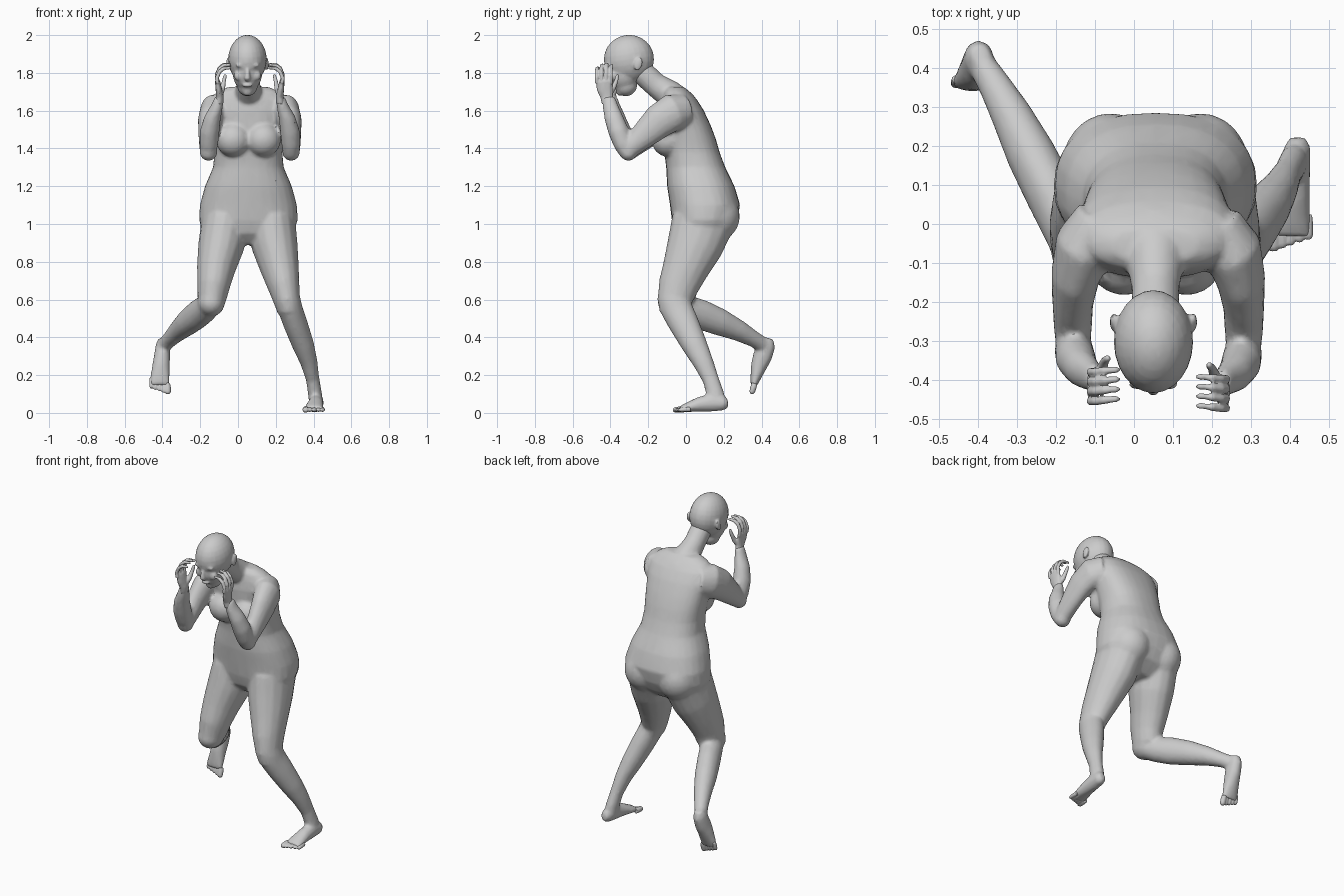
import bpy, bmesh, math
from mathutils import Vector, Matrix

CX = 0.055   # mid-plane of head and torso


def ring_loft(bm, rings):
    """Close a list of equal-length point rings into a solid."""
    vs = [[bm.verts.new(p) for p in r] for r in rings]
    n = len(vs[0])
    for a, b in zip(vs, vs[1:]):
        for i in range(n):
            bm.faces.new((a[i], a[(i + 1) % n], b[(i + 1) % n], b[i]))
    bm.faces.new(vs[0][::-1])
    bm.faces.new(vs[-1])


def tube(bm, pts, n=16, ref=(1, 0, 0)):
    """Loft along points (x, y, z, radius along ref, radius across)."""
    c = [Vector(p[:3]) for p in pts]
    rings = []
    for i, p in enumerate(pts):
        t = (c[min(i + 1, len(c) - 1)] - c[max(i - 1, 0)]).normalized()
        a = Vector(ref)
        a = (a - t * a.dot(t)).normalized()
        b = t.cross(a)
        rings.append([c[i] + a * p[3] * math.cos(k * math.tau / n) + b * p[4] * math.sin(k * math.tau / n)
                      for k in range(n)])
    ring_loft(bm, rings)


def ball(bm, c, r, tilt=0.0):
    m = Matrix.Translation(c) @ Matrix.Rotation(tilt, 4, 'X') @ Matrix.Diagonal((*r, 1))
    bmesh.ops.create_uvsphere(bm, u_segments=24, v_segments=14, radius=1, matrix=m)


def finish(name, bm, voxel, smooth, ratio):
    """Fuse overlapping solids to one skin."""
    bmesh.ops.recalc_face_normals(bm, faces=bm.faces)
    me = bpy.data.meshes.new(name)
    bm.to_mesh(me)
    bm.free()
    ob = bpy.data.objects.new(name, me)
    bpy.context.collection.objects.link(ob)
    rm = ob.modifiers.new("fuse", 'REMESH')
    rm.mode, rm.voxel_size = 'VOXEL', voxel
    sm = ob.modifiers.new("soften", 'SMOOTH')
    sm.factor, sm.iterations = 0.5, smooth
    ob.modifiers.new("facets", 'DECIMATE').ratio = ratio
    bpy.context.view_layer.objects.active = ob
    ob.select_set(True)
    for m in list(ob.modifiers):
        bpy.ops.object.modifier_apply(modifier=m.name)
    bpy.ops.object.shade_smooth_by_angle(angle=math.radians(40))
    ob.select_set(False)


body = bmesh.new()

# torso: z, front y, back y, half width
slices = [(.89, .0, .16, .10), (.95, -.055, .235, .235), (1.02, -.075, .27, .262), (1.10, -.085, .287, .257),
          (1.2, -.10, .257, .23), (1.3, -.105, .208, .187), (1.38, -.115, .178, .18), (1.45, -.125, .158, .187),
          (1.52, -.135, .132, .195), (1.6, -.14, .095, .205), (1.66, -.13, .057, .20), (1.70, -.12, .02, .165),
          (1.725, -.10, -.01, .11)]
rings = []
for z, f, b, w in slices:
    ring = []
    for k in range(28):
        co, si = math.cos(k * math.tau / 28), math.sin(k * math.tau / 28)
        ring.append((CX + w * math.copysign(abs(co) ** .85, co),
                     (f + b) / 2 + (b - f) / 2 * math.copysign(abs(si) ** .85, si), z))
    rings.append(ring)
ring_loft(body, rings)
for s in (-1, 1):
    ball(body, (CX + s * .08, -.095, 1.445), (.092, .088, .09), .25)    # chest
    ball(body, (CX + s * .115, .15, 1.04), (.125, .135, .135))          # buttocks

# neck
tube(body, [(CX, -.02, 1.62, .10, .09), (CX, -.09, 1.69, .075, .075), (CX, -.165, 1.74, .062, .064),
            (CX, -.25, 1.82, .062, .066)])

# standing leg
tube(body, [(.18, .085, 1.0, .125, .165), (.195, .045, .88, .122, .148), (.222, -.005, .76, .102, .122),
            (.242, -.04, .67, .085, .107), (.26, -.06, .59, .07, .092), (.272, -.055, .54, .064, .085)])
tube(body, [(.265, -.065, .60, .066, .085), (.28, -.045, .54, .065, .085), (.305, -.01, .47, .064, .08),
            (.345, .045, .36, .058, .068), (.375, .09, .27, .046, .055), (.395, .13, .18, .036, .044),
            (.408, .155, .10, .037, .047), (.412, .16, .05, .037, .047)])
tube(body, [(.42, .222, .055, .02, .025), (.42, .20, .052, .034, .04), (.415, .14, .055, .038, .048),
            (.41, .07, .045, .042, .04), (.403, .01, .03, .05, .026), (.40, -.03, .02, .054, .016)])

# raised leg
tube(body, [(-.07, .085, 1.0, .125, .165), (-.09, .045, .88, .122, .148), (-.117, -.005, .76, .102, .122),
            (-.13, -.04, .67, .087, .107), (-.14, -.055, .59, .074, .092)])
ball(body, (-.142, -.065, .585), (.072, .085, .075))
tube(body, [(-.14, -.08, .58, .062, .06), (-.175, .0, .55, .066, .075), (-.215, .08, .52, .066, .08),
            (-.265, .18, .48, .064, .072), (-.315, .28, .435, .053, .056), (-.36, .36, .39, .042, .043),
            (-.395, .415, .355, .036, .042)])
tube(body, [(-.395, .44, .395, .025, .025), (-.398, .43, .36, .038, .045), (-.402, .405, .30, .043, .052),
            (-.408, .385, .245, .047, .043), (-.413, .368, .185, .053, .028), (-.413, .358, .145, .054, .018)])


def X(x, s):
    """Left-hand x, or its mirrored partner."""
    return x if s < 0 else .125 - x


# arms bent up towards the face
for s in (-1, 1):
    d = -.012 * (s > 0)
    for pts in ([(-.08, .0, 1.60, .08, .09), (-.13, -.06, 1.59, .077, .10), (-.15, -.13, 1.545, .063, .092),
                 (-.157, -.20, 1.48, .053, .075), (-.157, -.26, 1.425, .05, .06), (-.157, -.30, 1.388, .046, .05)],
                [(-.155, -.305, 1.37, .038, .035), (-.155, -.32, 1.42, .05, .05), (-.15, -.345, 1.49, .052, .055),
                 (-.135, -.37, 1.56, .044, .05), (-.112, -.388, 1.62, .032, .042), (-.098, -.398, 1.67, .024, .034)]):
        tube(body, [(X(p[0], s), p[1] + d, *p[2:]) for p in pts])
    ball(body, (X(-.156, s), -.305, 1.38), (.047, .046, .046))
finish("body", body, .01, 6, .3)

# toes
for name, big, small, tip in (("standing_toes", (.358, -.03, .018), (.448, .0, .018), (0, -.04, -.003)),
                              ("raised_toes", (-.372, .357, .135), (-.458, .366, .165), (0, -.01, -.035))):
    bm = bmesh.new()
    for i in range(5):
        c = Vector(big).lerp(Vector(small), i / 4)
        t = Vector(tip)
        r = .017 if i == 0 else .0125
        tube(bm, [(*(c - t * .6), r * .8, r), (*c, r, r), (*(c + t * .7), r, r * .9), (*(c + t), r * .6, r * .5)], 10)
    finish(name, bm, .004, 3, .3)

# hands with curled fingers
for s in (-1, 1):
    d = -.018 * (s > 0)
    bm = bmesh.new()

    def limb(pts):
        tube(bm, [(X(p[0], s), p[1] + d, *p[2:]) for p in pts], 12)
    limb([(-.10, -.395, 1.64, .024, .033), (-.096, -.402, 1.675, .02, .034), (-.102, -.412, 1.715, .017, .043),
          (-.108, -.416, 1.755, .014, .044), (-.108, -.417, 1.765, .009, .038)])
    for i in range(4):
        y, h = -.380 - .025 * i, (.0, .008, .004, -.012)[i]
        r = .0105
        limb([(-.108, y, 1.745, r, r), (-.112, y, 1.785 + h, r, r), (-.098, y, 1.818 + h, r, r),
              (-.075, y + .003, 1.836 + h, r, r), (-.045, y + .006, 1.838 + h, .009, .009),
              (-.034, y + .006, 1.836 + h, .005, .005)])
    limb([(-.095, -.395, 1.68, .015, .017), (-.082, -.37, 1.715, .014, .015), (-.075, -.352, 1.755, .011, .011),
          (-.068, -.345, 1.785, .009, .009), (-.066, -.343, 1.793, .005, .005)])
    finish("right_hand" if s < 0 else "left_hand", bm, .004, 3, .3)

# head, bowed forward
head = bmesh.new()
HX = .05
ball(head, (HX, -.302, 1.872), (.102, .133, .129), .15)
ball(head, (HX, -.335, 1.80), (.078, .083, .10), .25)
ball(head, (HX, -.318, 1.735), (.055, .06, .058), .35)
ball(head, (HX, -.345, 1.70), (.027, .024, .022))                      # chin
ball(head, (HX, -.395, 1.735), (.027, .016, .012))                     # lips
tube(head, [(HX, -.412, 1.835, .010, .012), (HX, -.422, 1.80, .012, .015), (HX, -.425, 1.772, .017, .017),
            (HX, -.412, 1.76, .013, .012)], 12)                        # nose
for s in (-1, 1):
    ball(head, (HX + s * .036, -.412, 1.84), (.028, .014, .011))       # brow
    ball(head, (HX + s * .045, -.385, 1.785), (.027, .023, .028))      # cheek
    ball(head, (HX + s * .102, -.252, 1.848), (.010, .022, .036), -.3)  # ear
finish("head", head, .006, 4, .25)
